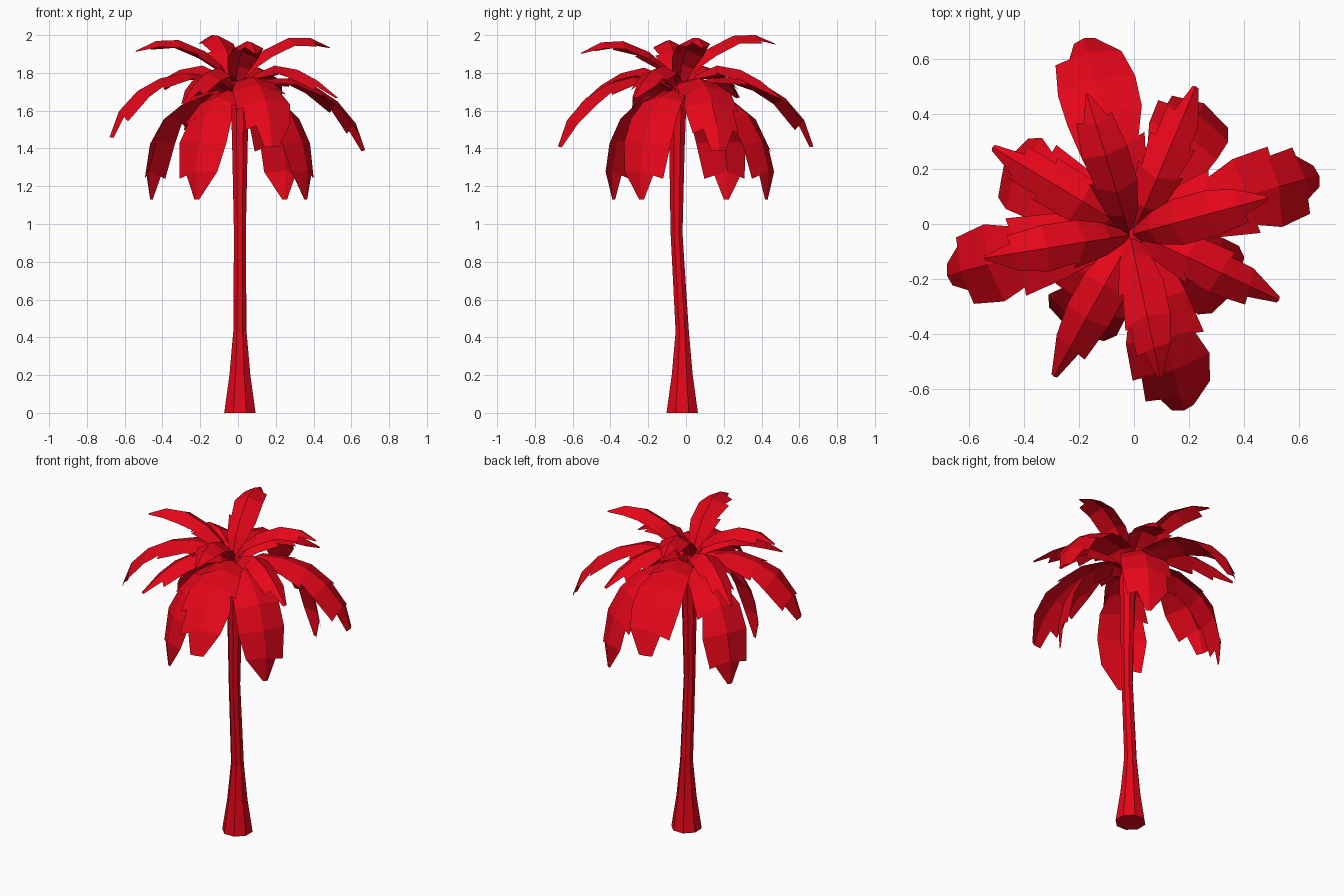
import bpy, math, random
from mathutils import Vector

if "Cube" in bpy.data.objects:
    bpy.data.objects.remove(bpy.data.objects["Cube"])

random.seed(11)
red = bpy.data.materials.new("red")
red.diffuse_color = (0.78, 0.002, 0.01, 1)
red.use_nodes = True
red.node_tree.nodes["Principled BSDF"].inputs["Base Color"].default_value = red.diffuse_color


def make_object(name, verts, faces):
    mesh = bpy.data.meshes.new(name)
    mesh.from_pydata(verts, [], faces)
    mesh.materials.append(red)
    obj = bpy.data.objects.new(name, mesh)
    bpy.context.collection.objects.link(obj)
    return obj


# Trunk: eight-sided rings (y centre, z, radius), flared foot and gentle bend
rings = [(-0.02, 0, 0.09), (-0.02, 0.2, 0.06), (-0.02, 0.43, 0.038),
         (-0.05, 0.95, 0.034), (-0.048, 1.4, 0.044), (-0.045, 1.62, 0.05),
         (-0.04, 1.74, 0.03)]
N = 8
verts = [(0.01 + r * math.cos(math.tau * (k + 0.5) / N),
          cy + r * math.sin(math.tau * (k + 0.5) / N), z)
         for cy, z, r in rings for k in range(N)]
faces = [(i * N + k, i * N + (k + 1) % N, (i + 1) * N + (k + 1) % N, (i + 1) * N + k)
         for i in range(len(rings) - 1) for k in range(N)]
faces += [tuple(reversed(range(N))), tuple(range((len(rings) - 1) * N, len(rings) * N))]
make_object("trunk", verts, faces)


# Frond: folded leaf along a (reach, height) path, with a few torn notches
def frond(name, angle, path, widths, fold, centre, scale, lift):
    out = Vector((math.cos(angle), math.sin(angle), 0))
    side = Vector((-out.y, out.x, 0))
    up = Vector((0, 0, 1))
    reach = path[-1][0]
    rib = [Vector((*centre, 0)) + out * r * scale + up * (z + lift * r / reach)
           for r, z in path]
    normals = []
    for i in range(len(rib)):
        t = (rib[min(i + 1, len(rib) - 1)] - rib[max(i - 1, 0)]).normalized()
        n = side.cross(t)
        normals.append(-n if n.dot(up + out * 0.5) < 0 else n)
    verts, faces = list(rib), []
    last = len(rib) - 1
    ragged_side = random.choice((1, -1))
    for s in (1, -1):
        def edge(i, w, slide=0.0):
            p = rib[i].lerp(rib[min(i + 1, last)], slide)
            verts.append(p + side * s * w - normals[i] * fold * w)
            return len(verts) - 1
        start = edge(0, widths[0])
        for i in range(last):
            w = widths[i + 1]
            near_tip = i == last - 2 and s == ragged_side
            torn = 1 <= i < last - 1 and (near_tip or random.random() < 0.25)
            end = edge(i + 1, w * 1.04, 0.25) if torn else edge(i + 1, w)
            face = (i, start, end, i + 1)
            faces.append(face if s < 0 else face[::-1])
            start = edge(i + 1, w * (0.6 if near_tip else 0.8), 0.12) if torn else end
    return make_object(name, verts, faces)


# Four tiers of four fronds: (angle, reach scale, tip lift) each, then the shape
tiers = {
    "top_frond": (
        (-0.015, -0.04),
        [(15, 0.98, 0.0), (107, 1.01, 0.02), (189, 1.01, -0.02), (282, 1.0, -0.03)],
        [(0.0, 1.72), (0.07, 1.84), (0.16, 1.92), (0.3, 1.985), (0.42, 1.985), (0.53, 1.935)],
        [0.015, 0.06, 0.085, 0.085, 0.065, 0.008], 0.5),
    "upper_frond": (
        (0.0, -0.03),
        [(67, 0.96, 0.01), (149, 1, 0.01), (241, 1, -0.02), (335, 0.97, 0.01)],
        [(0.0, 1.7), (0.1, 1.79), (0.22, 1.835), (0.36, 1.81), (0.48, 1.75), (0.6, 1.66)],
        [0.015, 0.06, 0.085, 0.085, 0.065, 0.012], 0.5),
    "wide_frond": (
        (0.0, -0.005),
        [(15, 1.01, -0.02), (105, 1.02, 0), (195, 1.02, 0.05), (285, 1.01, 0)],
        [(0.0, 1.68), (0.12, 1.77), (0.28, 1.78), (0.42, 1.74), (0.54, 1.665),
         (0.64, 1.55), (0.69, 1.41)],
        [0.015, 0.085, 0.12, 0.14, 0.145, 0.12, 0.04], 0.28),
    "drooping_frond": (
        (0.0, -0.02),
        [(61, 1.07, 0), (153, 1.08, 0), (239, 0.89, 0), (329, 0.88, 0)],
        [(0.0, 1.66), (0.12, 1.71), (0.25, 1.675), (0.37, 1.58), (0.45, 1.44),
         (0.49, 1.28), (0.48, 1.13)],
        [0.015, 0.085, 0.12, 0.14, 0.145, 0.115, 0.015], 0.28),
}
for name, (centre, leaves, path, widths, fold) in tiers.items():
    for k, (a, scale, lift) in enumerate(leaves):
        frond(f"{name}_{k + 1}", math.radians(a), path, widths, fold, centre, scale, lift)
